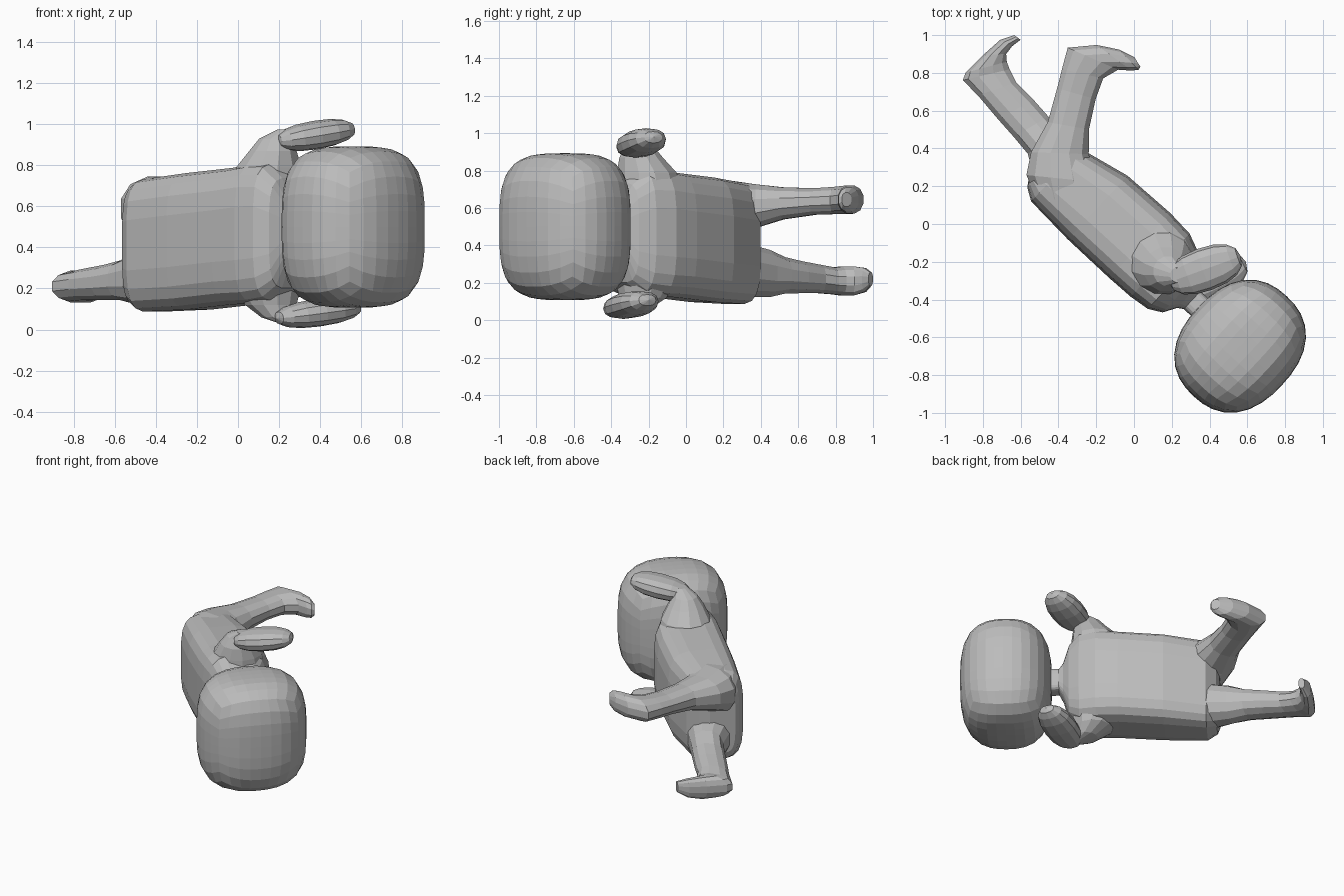
import bpy, bmesh, math
from mathutils import Vector, Matrix

if "Cube" in bpy.data.objects:
    bpy.data.objects.remove(bpy.data.objects["Cube"])

# One plain clay colour
grey = bpy.data.materials.new("clay_grey")
grey.use_nodes = True
COLOUR = (0.5, 0.5, 0.5, 1)
grey.diffuse_color = COLOUR
grey.node_tree.nodes["Principled BSDF"].inputs["Base Color"].default_value = COLOUR

# The body lies on its side: local x runs to the head, local y to the belly
LIE = Matrix.Rotation(math.radians(-43), 4, "Z")


def finish(name, bm, matrix=Matrix()):
    bmesh.ops.recalc_face_normals(bm, faces=bm.faces)
    mesh = bpy.data.meshes.new(name)
    bm.to_mesh(mesh)
    bm.free()
    mesh.transform(matrix)
    mesh.materials.append(grey)
    obj = bpy.data.objects.new(name, mesh)
    bpy.context.collection.objects.link(obj)
    return obj


def spow(value, power):
    return math.copysign(abs(value) ** power, value)


def loft(name, rings, sides=14, power=2.0, matrix=Matrix()):
    """Skin superelliptic rings given as (centre, half axis a, half axis b)."""
    bm = bmesh.new()
    loops = []
    for centre, a, b in rings:
        loop = []
        for i in range(sides):
            t = math.tau * (i + 0.5) / sides
            loop.append(bm.verts.new(centre + a * spow(math.cos(t), 2 / power)
                                     + b * spow(math.sin(t), 2 / power)))
        loops.append(loop)
    for low, high in zip(loops, loops[1:]):
        for i in range(sides):
            j = (i + 1) % sides
            bm.faces.new((low[i], low[j], high[j], high[i]))
    bm.faces.new(loops[0])
    bm.faces.new(loops[-1])
    return finish(name, bm, matrix)


def limb(name, pairs):
    """Each pair: outer point, inner point, middle height, half height."""
    rings = []
    for x0, y0, x1, y1, z, h in pairs:
        p, q = Vector((x0, y0, z)), Vector((x1, y1, z))
        rings.append(((p + q) / 2, (q - p) / 2, Vector((0, 0, h))))
    loft(name, rings, 12, 2.3)


# Head: rounded block
bm = bmesh.new()
bmesh.ops.create_cube(bm, size=2)
bmesh.ops.subdivide_edges(bm, edges=bm.edges, cuts=7, use_grid_fill=True)
for v in bm.verts:
    x, y, z = (math.tan(c * math.pi / 4) for c in v.co)
    flat = (abs(x) ** 2.35 + abs(y) ** 2.35) ** (1 / 2.35)
    size = (flat ** 3.4 + abs(z) ** 3.4) ** (1 / 3.4)
    v.co = Vector((x * 0.303, y * 0.362, z * 0.393)) / size
finish("head", bm, LIE @ Matrix.Translation((0.852, -0.09, 0.5)))

# Torso and neck: station, back, belly, right side, left side
torso = [
    (-0.565, -0.215, -0.04, 0.17, 0.65), (-0.545, -0.245, 0.03, 0.12, 0.7),
    (-0.48, -0.285, 0.1, 0.085, 0.735), (-0.2, -0.3, 0.165, 0.095, 0.765),
    (0.1, -0.3, 0.175, 0.12, 0.79), (0.25, -0.295, 0.165, 0.125, 0.81),
    (0.36, -0.28, 0.12, 0.14, 0.81), (0.43, -0.24, 0.06, 0.2, 0.74),
    (0.47, -0.17, 0, 0.36, 0.62), (0.5, -0.15, -0.02, 0.42, 0.58),
    (0.6, -0.15, -0.02, 0.41, 0.59)]
loft("torso", [(Vector((s, (b + f) / 2, (r + l) / 2)),
                Vector((0, (f - b) / 2, 0)), Vector((0, 0, (l - r) / 2)))
               for s, b, f, r, l in torso], 20, 3.8, LIE)

# Legs with feet bent forward at the ankle
limb("left_leg", [
    (-0.52, 0.13, -0.22, 0.12, 0.58, 0.16), (-0.575, 0.26, -0.19, 0.22, 0.59, 0.16),
    (-0.55, 0.38, -0.235, 0.37, 0.61, 0.12), (-0.46, 0.54, -0.235, 0.5, 0.625, 0.088),
    (-0.41, 0.72, -0.2, 0.66, 0.635, 0.073), (-0.385, 0.82, -0.16, 0.77, 0.64, 0.075),
    (-0.355, 0.935, -0.08, 0.815, 0.645, 0.078), (-0.2, 0.95, -0.01, 0.81, 0.645, 0.077),
    (-0.08, 0.925, 0.025, 0.815, 0.645, 0.066), (0, 0.885, 0.035, 0.832, 0.645, 0.038)])
limb("right_leg", [
    (-0.52, 0.2, -0.25, 0.36, 0.27, 0.15), (-0.565, 0.37, -0.38, 0.49, 0.25, 0.13),
    (-0.64, 0.46, -0.45, 0.57, 0.24, 0.1), (-0.72, 0.55, -0.53, 0.66, 0.23, 0.088),
    (-0.83, 0.68, -0.62, 0.75, 0.22, 0.078), (-0.91, 0.76, -0.655, 0.82, 0.21, 0.074),
    (-0.895, 0.8, -0.67, 0.86, 0.21, 0.08), (-0.8, 0.895, -0.675, 0.9, 0.21, 0.08),
    (-0.71, 0.975, -0.645, 0.94, 0.215, 0.066), (-0.635, 1, -0.6, 0.975, 0.22, 0.038)])


# Shoulders: tapering stubs rising out of each side
def shoulder(name, rings):
    loft(name, [(Vector((x, y, z)), Vector((r, 0, 0)), Vector((0, r, 0)))
                for x, y, z, r in rings], 12)


shoulder("left_shoulder", [
    (0.13, -0.19, 0.64, 0.2), (0.15, -0.21, 0.79, 0.165), (0.17, -0.24, 0.87, 0.12),
    (0.18, -0.25, 0.93, 0.08), (0.23, -0.27, 0.975, 0.04)])
shoulder("right_shoulder", [
    (0.14, -0.21, 0.24, 0.18), (0.16, -0.23, 0.12, 0.13),
    (0.19, -0.27, 0.06, 0.08), (0.23, -0.32, 0.03, 0.03)])


# Arms: short flattened paddles
def arm(name, centre, turn, tilt, size):
    bm = bmesh.new()
    bmesh.ops.create_uvsphere(bm, u_segments=12, v_segments=8, radius=1)
    bm.transform(Matrix.Rotation(math.pi / 2, 4, "Y"))
    for v in bm.verts:
        v.co = Vector([spow(c, 0.85) * s for c, s in zip(v.co, size)])
    finish(name, bm, Matrix.Translation(centre)
           @ Matrix.Rotation(math.radians(turn), 4, "Z")
           @ Matrix.Rotation(math.radians(-tilt), 4, "Y"))


arm("left_arm", (0.375, -0.24, 0.948), 20, 9, (0.205, 0.115, 0.07))
arm("right_arm", (0.39, -0.295, 0.082), 25, 7, (0.225, 0.115, 0.068))
